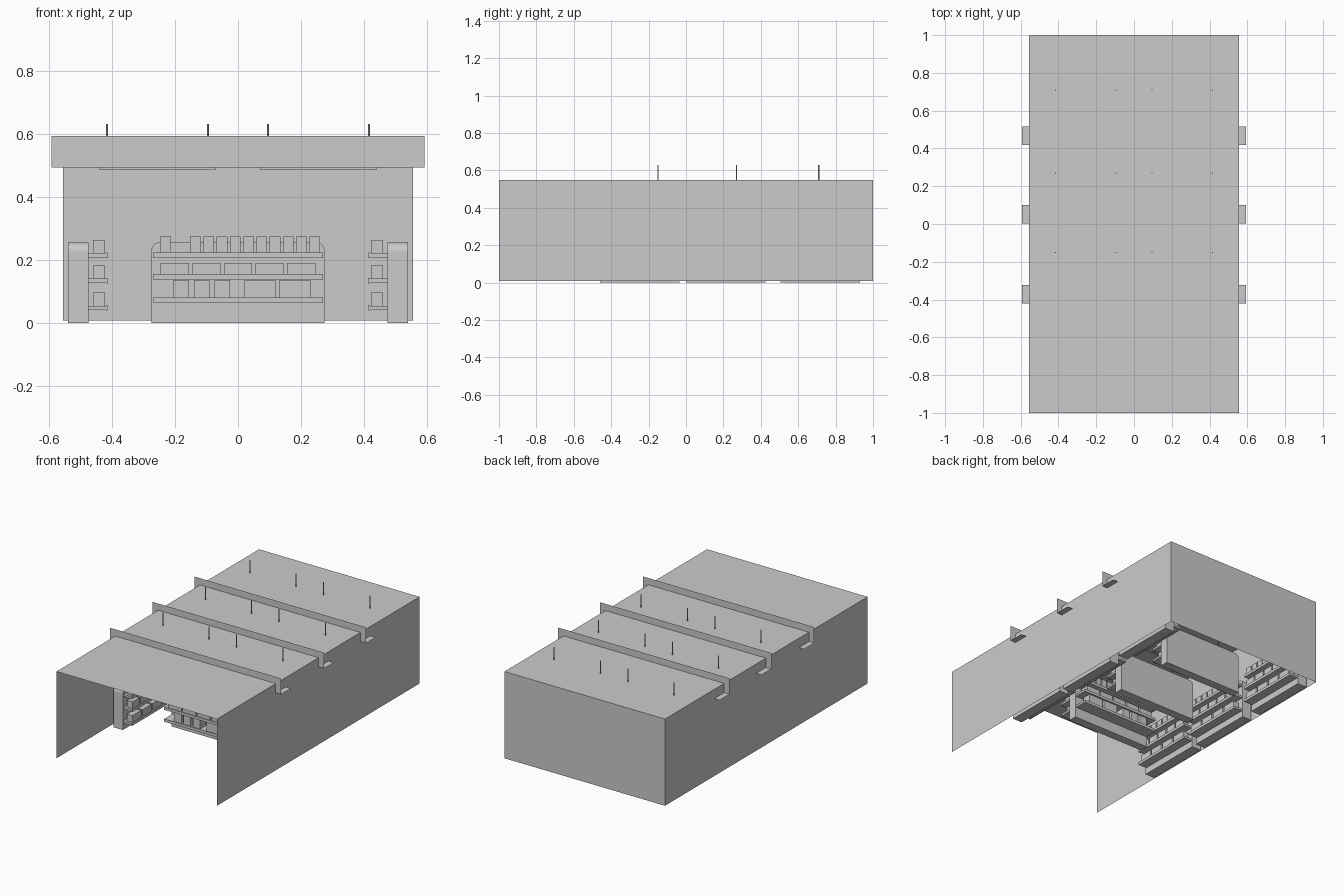
import bpy, bmesh
from math import radians
from mathutils import Matrix, Vector

default = bpy.data.objects.get("Cube")
if default:
    bpy.data.objects.remove(default, do_unlink=True)

grey = bpy.data.materials.new("plain grey")
grey.use_nodes = True
grey.diffuse_color = (0.6, 0.6, 0.6, 1)
grey.node_tree.nodes["Principled BSDF"].inputs["Base Color"].default_value = (0.6, 0.6, 0.6, 1)


def finish(name, bm, matrix=Matrix()):
    mesh = bpy.data.meshes.new(name)
    bm.to_mesh(mesh)
    bm.free()
    mesh.materials.append(grey)
    obj = bpy.data.objects.new(name, mesh)
    obj.matrix_world = matrix
    bpy.context.collection.objects.link(obj)
    return obj


def add_box(bm, x, y, z):
    """Add a box given its (low, high) range on each axis."""
    ranges = (x, y, z)
    centre = Vector([(a + b) / 2 for a, b in ranges])
    size = [b - a for a, b in ranges] + [1]
    return bmesh.ops.create_cube(
        bm, size=1, matrix=Matrix.Translation(centre) @ Matrix.Diagonal(size))["verts"]


def add_quad(bm, *points):
    bm.faces.new([bm.verts.new(p) for p in points])


# Room shell: single-sided walls and roof, open front and floor
W, TOP, LOW = 0.555, 0.55, 0.008
bm = bmesh.new()
verts = add_box(bm, (-W, W), (-1, 1), (LOW, TOP))
bm.normal_update()
opening = [f for f in bm.faces if f.normal.y < -0.9 or f.normal.z < -0.9]
bmesh.ops.delete(bm, geom=opening, context='FACES')
finish("room_shell", bm)

# Ceiling beams: thin angle sections crossing the roof
BX, BLOW, BHIGH, FLANGE = 0.592, 0.492, 0.592, 0.098
for i, y in enumerate((-0.42, 0.003, 0.417)):
    bm = bmesh.new()
    add_quad(bm, (-BX, y, BLOW), (BX, y, BLOW), (BX, y, BHIGH), (-BX, y, BHIGH))
    add_quad(bm, (-BX, y, BLOW), (-BX, y + FLANGE, BLOW), (BX, y + FLANGE, BLOW), (BX, y, BLOW))
    bmesh.ops.remove_doubles(bm, verts=bm.verts, dist=0.0001)
    finish(f"ceiling_beam_{i + 1}", bm)

# Hanging lamps with two suspension rods each
for row, y in enumerate((-0.15, 0.27, 0.71)):
    for side, label in ((-1, "right"), (1, "left")):
        bm = bmesh.new()
        add_box(bm, sorted((side * 0.07, side * 0.44)), (y - 0.03, y + 0.03), (0.486, 0.505))
        for x in (0.095, 0.415):
            bmesh.ops.create_cone(
                bm, segments=8, cap_ends=True, radius1=0.003, radius2=0.003, depth=0.13,
                matrix=Matrix.Translation((side * x, y, 0.565)))
        finish(f"hanging_lamp_{label}_{row + 1}", bm)


def shelf_unit(name, matrix, length, thick, depth, height, rows, faces=(-1,)):
    """Upright board with shelves and goods; the board is centred, front is -y."""
    half, back = length / 2, thick / 2
    bm = bmesh.new()
    verts = add_box(bm, (-half, half), (-back, back), (0, height))
    corners = [e for e in bm.edges if all(v.co.z > height / 2 for v in e.verts)
               and abs(e.verts[0].co.x - e.verts[1].co.x) < 0.001]
    bmesh.ops.bevel(bm, geom=corners, offset=0.03, segments=5, profile=0.5, affect='EDGES')
    finish(name + "_board", bm, matrix)

    shelves, goods = bmesh.new(), bmesh.new()
    for face in faces:
        def span(near, far):
            return sorted((face * (back + near), face * (back + far)))
        for z, tall, items in rows:
            add_box(shelves, (-half + 0.005, half - 0.005), span(0, depth), (z, z + 0.013))
            # Raised price edge along the shelf front
            add_box(shelves, (-half + 0.005, half - 0.005), span(depth, depth + 0.004),
                    (z - 0.002, z + 0.015))
            for start, end in items:
                add_box(goods, (start, end), span(depth * 0.25, depth * 0.95),
                        (z + 0.013, z + tall))
    finish(name + "_shelves", shelves, matrix)
    finish(name + "_goods", goods, matrix)


def row_of(count, start, end, gap):
    step = (end - start + gap) / count
    return [(start + i * step, start + (i + 1) * step - gap) for i in range(count)]


# Centre aisle units across the room
centre_rows = (
    (0.066, 0.07, row_of(3, -0.205, -0.025, 0.015) + row_of(2, 0.02, 0.23, 0.012)),
    (0.14, 0.05, row_of(5, -0.245, 0.245, 0.01)),
    (0.208, 0.066, [(-0.247, -0.213)] + row_of(10, -0.152, 0.26, 0.008)),
)
for i, y in enumerate((-0.235, 0.185, 0.6)):
    shelf_unit(f"centre_unit_{i + 1}", Matrix.Translation((0, y, 0)), 0.55, 0.055, 0.08,
               0.257, centre_rows, (-1, 1) if i == 0 else (-1,))

# Wall units along both sides
for i, (start, end) in enumerate(((-0.46, -0.035), (0.0, 0.425), (0.505, 0.93))):
    length = end - start
    reach = length / 2 - 0.02
    wall_rows = (
        (0.041, 0.055, row_of(4, -reach, reach, 0.012)),
        (0.127, 0.055, row_of(5, -reach, reach, 0.01)),
        (0.208, 0.055, row_of(8, -reach, reach, 0.008)),
    )
    for side, label in ((-1, "right"), (1, "left")):
        place = (Matrix.Translation((side * 0.507, (start + end) / 2, 0))
                 @ Matrix.Rotation(radians(-90 * side), 4, 'Z'))
        shelf_unit(f"wall_unit_{label}_{i + 1}", place, length, 0.065, 0.056, 0.255, wall_rows)
